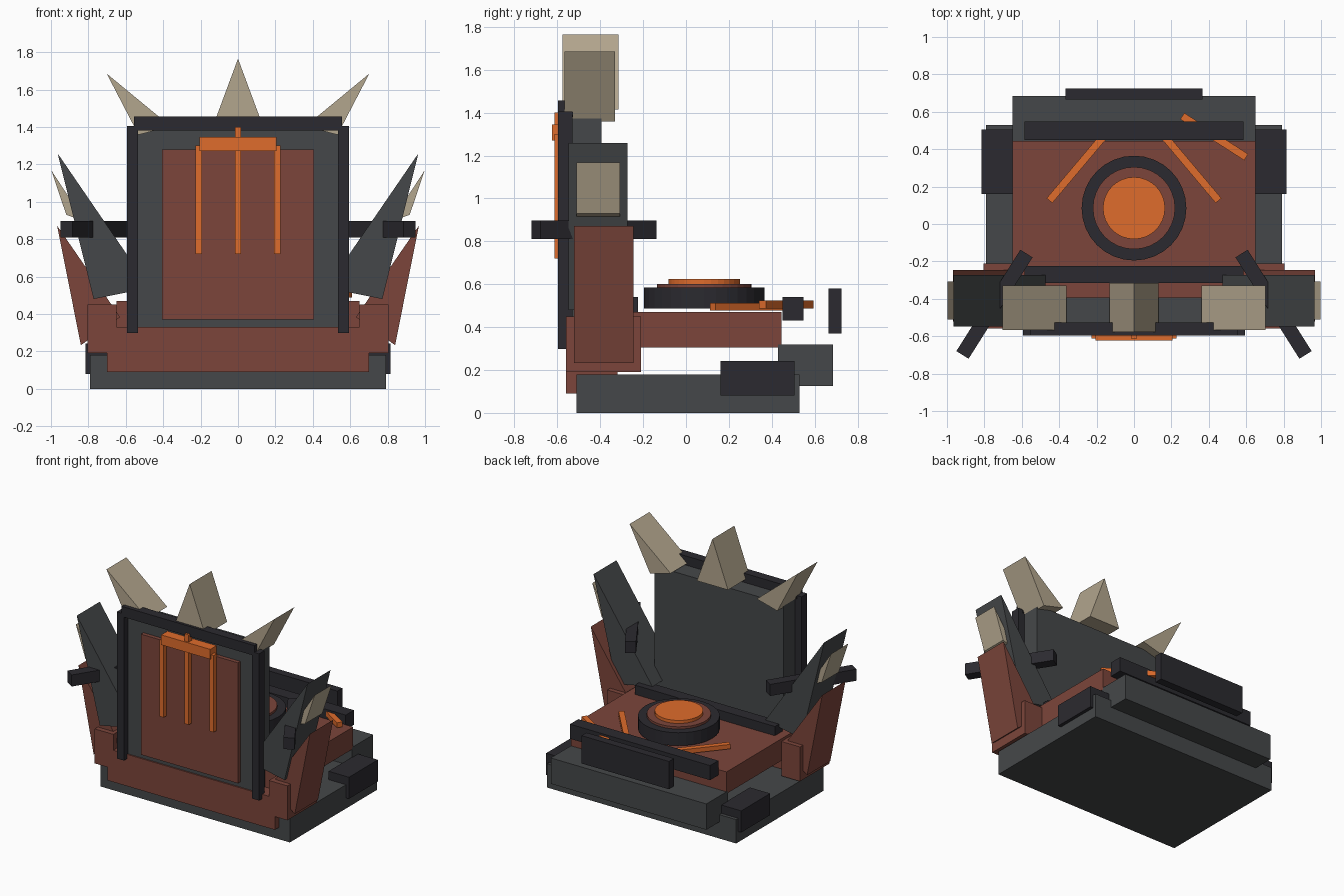
import bpy, bmesh, math
from mathutils import Matrix

if "Cube" in bpy.data.objects:
    bpy.data.objects.remove(bpy.data.objects["Cube"])


def material(name, r, g, b):
    m = bpy.data.materials.new(name)
    m.diffuse_color = (r, g, b, 1)
    m.use_nodes = True
    m.node_tree.nodes["Principled BSDF"].inputs["Base Color"].default_value = m.diffuse_color
    return m


IRON = material("iron", 0.06, 0.064, 0.067)
DARK = material("dark_iron", 0.024, 0.023, 0.029)
RED = material("rust_red", 0.2, 0.06, 0.043)
GLOW = material("glow_orange", 0.74, 0.15, 0.025)
BONE = material("bone", 0.45, 0.38, 0.27)


def finish(name, bm, mat):
    bmesh.ops.recalc_face_normals(bm, faces=bm.faces)
    me = bpy.data.meshes.new(name)
    bm.to_mesh(me)
    bm.free()
    me.materials.append(mat)
    ob = bpy.data.objects.new(name, me)
    bpy.context.collection.objects.link(ob)
    return ob


def box(name, mat, x, y, z):
    """Box from (min, max) ranges."""
    bm = bmesh.new()
    c = [(a + b) / 2 for a, b in (x, y, z)]
    s = [b - a for a, b in (x, y, z)]
    bmesh.ops.create_cube(bm, size=1, matrix=Matrix.Translation(c) @ Matrix.Diagonal((*s, 1)))
    return finish(name, bm, mat)


def bar(name, mat, p, q, width, z):
    """Horizontal bar between two plan points."""
    bm = bmesh.new()
    dx, dy = q[0] - p[0], q[1] - p[1]
    m = (Matrix.Translation(((p[0] + q[0]) / 2, (p[1] + q[1]) / 2, (z[0] + z[1]) / 2))
         @ Matrix.Rotation(math.atan2(dy, dx), 4, 'Z')
         @ Matrix.Diagonal((math.hypot(dx, dy), width, z[1] - z[0], 1)))
    bmesh.ops.create_cube(bm, size=1, matrix=m)
    return finish(name, bm, mat)


def spike(name, mat, pts, y, side=1):
    """Triangular prism: x-z outline pushed along y."""
    bm = bmesh.new()
    f = bm.faces.new([bm.verts.new((px * side, y[0], pz)) for px, pz in pts])
    r = bmesh.ops.extrude_face_region(bm, geom=[f])
    for v in r["geom"]:
        if isinstance(v, bmesh.types.BMVert):
            v.co.y = y[1]
    return finish(name, bm, mat)


def disc(name, mat, radius, z):
    bm = bmesh.new()
    bmesh.ops.create_cone(bm, cap_ends=True, segments=32, radius1=radius, radius2=radius,
                          depth=z[1] - z[0],
                          matrix=Matrix.Translation((0, 0.085, (z[0] + z[1]) / 2)))
    return finish(name, bm, mat)


# Base, rear step and seat
box("base", IRON, (-0.79, 0.79), (-0.51, 0.53), (0, 0.18))
box("rear_step", IRON, (-0.65, 0.65), (0.43, 0.685), (0.125, 0.32))
box("rear_plate", DARK, (-0.365, 0.365), (0.665, 0.725), (0.37, 0.58))
box("seat", RED, (-0.65, 0.65), (-0.45, 0.445), (0.305, 0.47))
box("seat_rear_rail", DARK, (-0.585, 0.585), (0.45, 0.548), (0.43, 0.54))
box("seat_inner_rail", DARK, (-0.585, 0.585), (-0.315, -0.225), (0.45, 0.54))
box("front_skirt", RED, (-0.70, 0.70), (-0.56, -0.32), (0.09, 0.33))

# Back panel with its frame and glowing fork
box("back_panel", IRON, (-0.54, 0.54), (-0.55, -0.393), (0.32, 1.388))
box("back_inset", RED, (-0.405, 0.405), (-0.58, -0.54), (0.37, 1.28))
box("frame_top", DARK, (-0.555, 0.555), (-0.597, -0.527), (1.38, 1.457))
box("fork_middle", GLOW, (-0.017, 0.017), (-0.613, -0.575), (0.72, 1.40))
box("fork_crossbar", GLOW, (-0.205, 0.205), (-0.624, -0.545), (1.27, 1.345))

# Glowing disc on the seat
disc("disc_outer", DARK, 0.28, (0.487, 0.585))
disc("disc_middle", RED, 0.22, (0.50, 0.602))
disc("disc_core", GLOW, 0.166, (0.50, 0.625))

# Glowing strips on the seat
bar("odd_strip", GLOW, (0.258, 0.577), (0.60, 0.357), 0.04, (0.487, 0.525))

# Centre horn
spike("centre_horn", BONE, [(0, 1.765), (-0.13, 1.415), (0.13, 1.415)], (-0.577, -0.315))

# Everything that repeats left and right
for s, tag in ((-1, "left"), (1, "right")):
    def xr(a, b):
        return tuple(sorted((a * s, b * s)))

    box(f"foot_block_{tag}", DARK, xr(0.645, 0.815), (0.16, 0.505), (0.08, 0.243))
    box(f"side_block_{tag}", RED, xr(0.65, 0.805), (-0.56, -0.21), (0.19, 0.45))
    box(f"frame_post_{tag}", DARK, xr(0.535, 0.594), (-0.597, -0.53), (0.297, 1.405))
    box(f"fork_prong_{tag}", GLOW, xr(0.192, 0.226), (-0.613, -0.575), (0.72, 1.30))
    bar(f"arm_bar_{tag}", DARK, (0.917 * s, -0.70), (0.575 * s, -0.158), 0.077, (0.81, 0.897))
    bar(f"seat_strip_{tag}", GLOW, (0.452 * s, 0.125), (0.14 * s, 0.495), 0.04, (0.478, 0.512))
    spike(f"lower_fang_{tag}", RED, [(0.967, 0.872), (0.84, 0.233), (0.63, 0.383)],
          (-0.522, -0.245), s)
    spike(f"upper_fang_{tag}", IRON, [(0.964, 1.258), (0.772, 0.48), (0.472, 0.54)],
          (-0.547, -0.273), s)
    spike(f"bone_fang_{tag}", BONE, [(0.998, 1.168), (0.918, 0.93), (0.82, 0.895)],
          (-0.51, -0.307), s)
    spike(f"side_horn_{tag}", BONE, [(0.702, 1.685), (0.532, 1.358), (0.36, 1.403)],
          (-0.567, -0.33), s)
